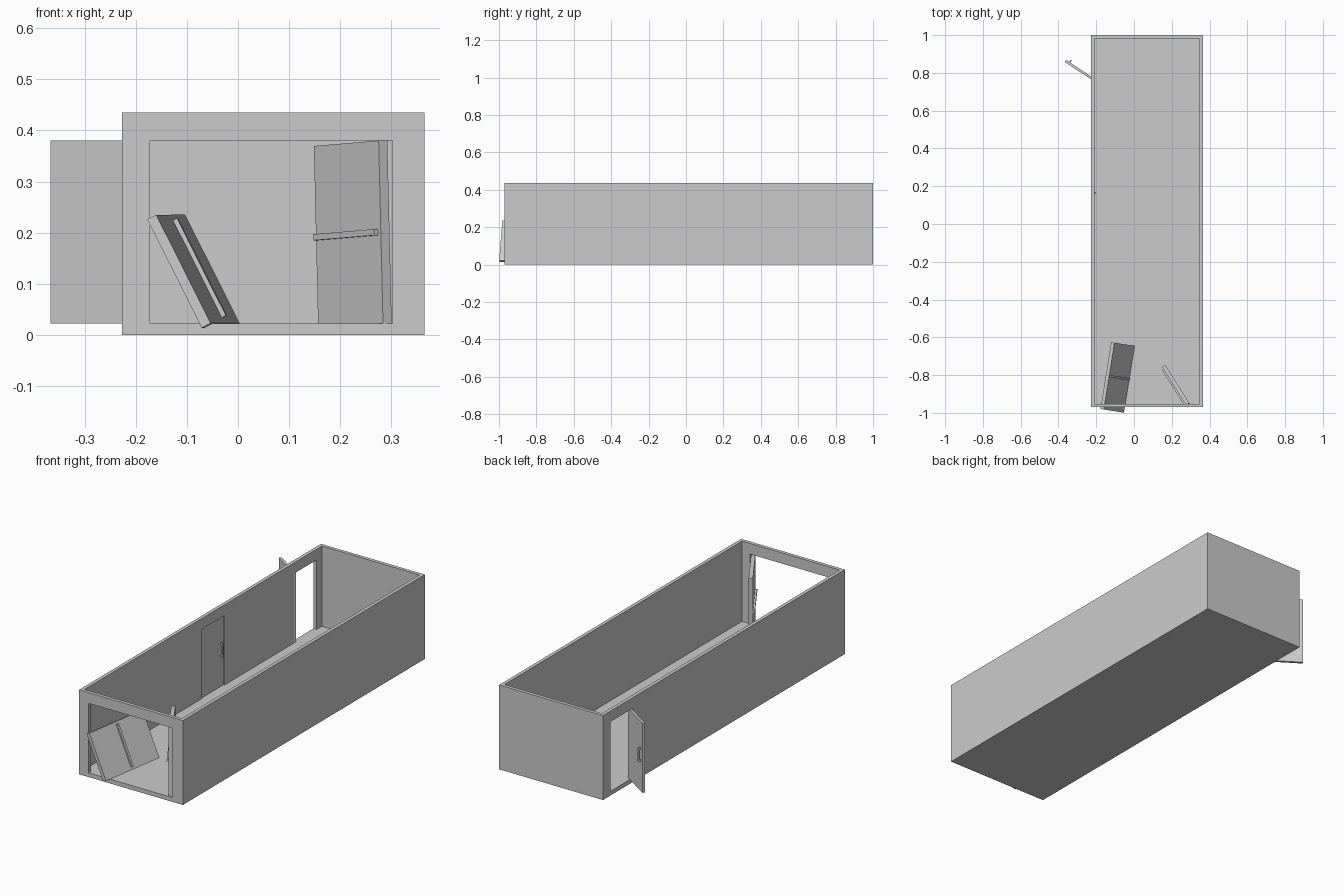
import bpy, bmesh
from mathutils import Matrix, Vector

if "Cube" in bpy.data.objects:
    bpy.data.objects.remove(bpy.data.objects["Cube"])

ID = Matrix.Identity(4)


def box(name, lo, hi, frame=ID):
    """Box between two corners, placed in a local frame."""
    lo, hi = Vector(lo), Vector(hi)
    bm = bmesh.new()
    bmesh.ops.create_cube(bm, size=1)
    for v in bm.verts:
        v.co = frame @ Vector([(a + b) / 2 + c * (b - a) for a, b, c in zip(lo, hi, v.co)])
    bmesh.ops.recalc_face_normals(bm, faces=bm.faces)
    mesh = bpy.data.meshes.new(name)
    bm.to_mesh(mesh)
    bm.free()
    obj = bpy.data.objects.new(name, mesh)
    bpy.context.collection.objects.link(obj)
    return obj


def cut(obj, lo, hi):
    """Subtract a box and throw the cutter away."""
    cutter = box("cutter", lo, hi)
    cutter.hide_render = True
    mod = obj.modifiers.new("cut", "BOOLEAN")
    mod.object, mod.operation, mod.solver = cutter, "DIFFERENCE", "EXACT"
    bpy.context.view_layer.objects.active = obj
    bpy.ops.object.modifier_apply(modifier=mod.name)
    bpy.data.objects.remove(cutter)


def frame(origin, u, v):
    """Local frame: u along door width, v along height, third axis out of the face."""
    u = Vector(u).normalized()
    v = Vector(v)
    v = (v - u * v.dot(u)).normalized()
    m = Matrix((u, v, u.cross(v))).transposed().to_4x4()
    m.translation = Vector(origin)
    return m


X0, X1, Y0, Y1, TOP = -0.227, 0.365, -0.97, 1.0, 0.435
W, FLOOR, HEAD = 0.018, 0.022, 0.38
SIDE_W, DOOR_W, DOOR_H = 0.183, 0.238, HEAD - FLOOR

# Open-topped shell with front and side doorways
shell = box("walls_and_floor", (X0, Y0, 0), (X1, Y1, TOP))
cut(shell, (X0 + W, Y0 + W, FLOOR), (X1 - W, Y1 - W, TOP + 0.1))
cut(shell, (-0.172, Y0 - 0.05, FLOOR), (0.302, Y0 + 0.05, HEAD))
side_hinges = (0.006, 0.755)
for y in side_hinges:
    cut(shell, (X0 - 0.05, y, FLOOR), (X0 + 0.05, y + SIDE_W, HEAD))


# Side doors with pull handles on the inner face
def side_door(name, origin, u):
    f = frame(origin, u, (0, 0, 1))
    t = 0.013
    box(name, (0, 0, 0), (SIDE_W, DOOR_H, t), f)
    a, b = SIDE_W - 0.027, SIDE_W - 0.019
    for i, v in enumerate((0.155, 0.215)):
        box(f"{name}_handle_post_{i}", (a, v, t), (b, v + 0.01, t + 0.008), f)
    box(name + "_handle_grip", (a, 0.155, t + 0.008), (b, 0.225, t + 0.014), f)


side_door("closed_side_door", (X0, side_hinges[0], FLOOR), (0, 1, 0))
side_door("open_side_door", (-0.214, 0.757, FLOOR), (-0.835, 0.55, 0))


# Front doors with a push bar across the middle
def push_bar_door(name, f, bar_start, bar_end):
    box(name, (0, 0, -0.02), (DOOR_W, DOOR_H, 0), f)
    mid = DOOR_H / 2
    box(name + "_push_bar", (bar_start, mid - 0.006, 0), (bar_end, mid + 0.006, 0.009), f)


# Sagging door, still hinged: its free edge drops slightly into the floor
sag = frame((0.157, -0.77, 0.012), (0.126, -0.2, 0.0105), (0, 0, 1))
push_bar_door("sagging_front_door", sag, 0.004, 0.228)

# Fallen door lying on its long edge, leaning to the left
fallen = frame((-0.16, -0.982, 0.235), (0.107, -0.017, -0.213), (0.053, 0.35, 0.006))
if fallen.to_3x3().col[2].z < 0:
    fallen = frame((-0.053, -0.999, 0.022), (-0.107, 0.017, 0.213), (0.053, 0.35, 0.006))
push_bar_door("fallen_front_door", fallen, 0.012, 0.226)
